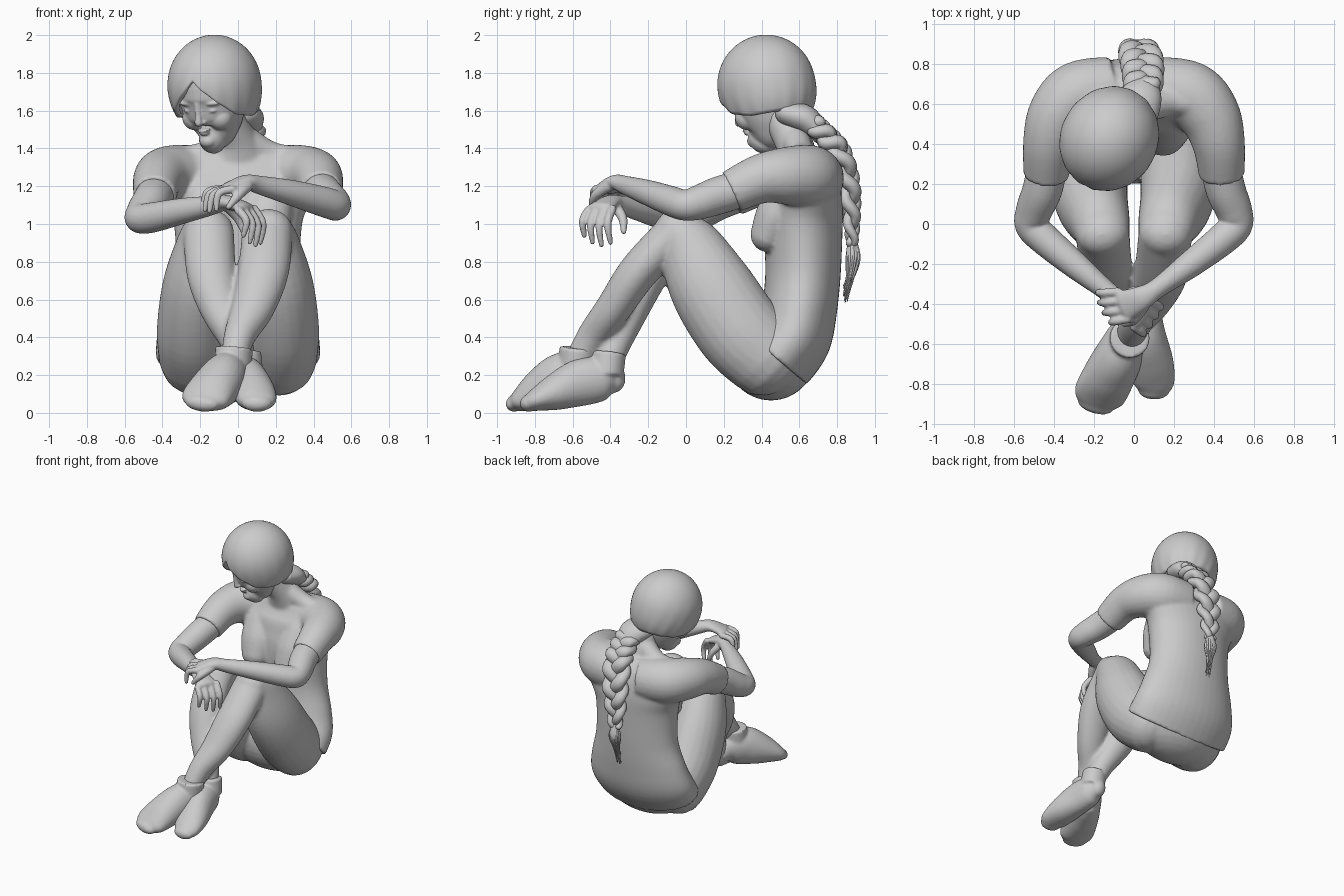
import bpy, bmesh, math, random
from mathutils import Vector, Matrix

if "Cube" in bpy.data.objects:
    bpy.data.objects.remove(bpy.data.objects["Cube"])

random.seed(4)
X, Z = Vector((1, 0, 0)), Vector((0, 0, 1))


def spline(rings, sub):
    """Smoothly interpolate (x, y, z, radius_a, radius_b) rings."""
    r = [Vector(tuple(q) if len(q) == 5 else tuple(q) + (q[3],)) for q in rings]
    out = []
    for i in range(len(r) - 1):
        p0, p1, p2, p3 = r[max(i - 1, 0)], r[i], r[i + 1], r[min(i + 2, len(r) - 1)]
        for k in range(sub):
            t = k / sub
            out.append(0.5 * (2 * p1 + (p2 - p0) * t + (2 * p0 - 5 * p1 + 4 * p2 - p3) * t * t
                              + (3 * p1 - p0 - 3 * p2 + p3) * t ** 3))
    return out + [r[-1]]


def loft(bm, rings, ref=X, seg=24, sub=6, round_ends=True):
    """Sweep an ellipse along rings; radius_a lies along ref."""
    path = spline(rings, sub)
    secs = []
    for i, p in enumerate(path):
        t = (path[min(i + 1, len(path) - 1)] - path[max(i - 1, 0)]).to_3d().normalized()
        secs.append((p.to_3d(), t, max(p[3], .003), max(p[4], .003)))
    if round_ends:
        def dome(sec, sign):
            c, t, a, b = sec
            return [(c + t * sign * min(a, b) * math.sin(k), t, a * math.cos(k), b * math.cos(k))
                    for k in (.4, .8, 1.15, 1.45)]
        secs = dome(secs[0], -1)[::-1] + secs + dome(secs[-1], 1)
    loops = []
    for c, t, a, b in secs:
        s = (ref - t * ref.dot(t)).normalized()
        u = t.cross(s)
        loops.append([bm.verts.new(c + s * a * math.cos(w) + u * b * math.sin(w))
                      for w in (2 * math.pi * j / seg for j in range(seg))])
    for l0, l1 in zip(loops, loops[1:]):
        for j in range(seg):
            bm.faces.new((l0[j], l0[(j + 1) % seg], l1[(j + 1) % seg], l1[j]))
    bm.faces.new(loops[0][::-1])
    bm.faces.new(loops[-1])


def ball(bm, c, r):
    m = Matrix.Translation(c) @ Matrix.Diagonal((*r, 1))
    bmesh.ops.create_uvsphere(bm, u_segments=24, v_segments=16, radius=1, matrix=m)


def finish(name, bm, voxel=0, smooth=4, matrix=None):
    """Turn a bmesh into a smooth object, fusing its pieces when voxel is set."""
    if matrix:
        bm.transform(matrix)
    bmesh.ops.recalc_face_normals(bm, faces=bm.faces)
    for f in bm.faces:
        f.smooth = True
    me = bpy.data.meshes.new(name)
    bm.to_mesh(me)
    bm.free()
    ob = bpy.data.objects.new(name, me)
    bpy.context.collection.objects.link(ob)
    if voxel:
        m = ob.modifiers.new("fuse", 'REMESH')
        m.mode, m.voxel_size, m.use_smooth_shade = 'VOXEL', voxel, True
        m = ob.modifiers.new("soften", 'SMOOTH')
        m.factor, m.iterations = .5, smooth
    return ob


# upper body: torso, bust, short sleeves and neck
bm = bmesh.new()
loft(bm, [(0, .475, .29, .435, .215), (0, .56, .40, .43, .21), (0, .60, .55, .39, .20), (0, .62, .75, .335, .20),
          (0, .62, 1.0, .34, .21), (0, .63, 1.14, .395, .20), (0, .63, 1.27, .43, .17), (0, .61, 1.37, .33, .10)],
     seg=40, round_ends=False)
for s, dz in ((1, 0), (-1, -.02)):
    loft(bm, [(s * .17, .54, 1.18, .12, .10), (s * .155, .48, 1.05, .13, .11), (s * .145, .435, .945, .11, .095)])
    loft(bm, [(s * .10, .68, 1.24, .16), (s * .28, .645, 1.25, .17), (s * .38, .54, 1.255, .155),
              (s * .425, .40, 1.24 + dz / 2, .132), (s * .44, .24, 1.17 + dz, .114)], ref=Z, round_ends=False)
    loft(bm, [(s * .04, .58, 1.44, .08), (s * .18, .61, 1.365, .07), (s * .34, .60, 1.34, .07)], ref=Z)
loft(bm, [(.0, .60, 1.32, .17, .10), (0, .575, 1.42, .115, .10), (-.03, .53, 1.51, .095), (-.08, .47, 1.62, .095)])
finish("upper_body", bm, .012, 8)

# trousers: pelvis, thighs and crossed shins
bm = bmesh.new()
ball(bm, (0, .45, .33), (.40, .25, .265))
for s in (1, -1):
    loft(bm, [(s * .22, .42, .30, .20, .22), (s * .23, .28, .44, .20, .23), (s * .215, .13, .67, .185, .22),
              (s * .175, .02, .88, .155, .17), (s * .155, -.05, .965, .135, .115)])
loft(bm, [(.155, -.065, .945, .135, .11), (.135, -.25, .75, .135, .105), (.08, -.38, .56, .115, .095),
          (.01, -.49, .41, .085), (-.02, -.57, .28, .07)])
loft(bm, [(-.155, -.065, .945, .135, .11), (-.14, -.20, .73, .13, .105), (-.09, -.29, .55, .11, .095),
          (-.01, -.37, .38, .085), (.035, -.42, .24, .07)])
finish("trousers", bm, .013, 6)

# shoes with ankle cuffs
shoes = {
    "front_shoe": ([(0, -.46, .17, .06, .07), (-.02, -.53, .19, .095, .12), (-.07, -.65, .18, .12, .14),
                    (-.13, -.77, .125, .132, .11), (-.175, -.86, .075, .13, .068), (-.192, -.905, .052, .095, .045)],
                   [(-.03, -.58, .22, .10), (-.02, -.57, .345, .10)]),
    "rear_shoe": ([(.03, -.38, .18, .06, .075), (.04, -.44, .18, .09, .115), (.06, -.56, .16, .10, .125),
                   (.085, -.69, .11, .112, .098), (.1, -.79, .07, .105, .063), (.1, -.835, .05, .08, .045)],
                  [(.045, -.42, .20, .09), (.035, -.405, .32, .088)]),
}
for name, (sole, cuff) in shoes.items():
    bm = bmesh.new()
    loft(bm, sole)
    loft(bm, cuff, round_ends=False)
    finish(name, bm, .009, 8)


# bare arms with hands
def fingers(bm, k0, k1, t0, t1, bend):
    for i in range(4):
        k = Vector(k0).lerp(Vector(k1), i / 3)
        t = Vector(t0).lerp(Vector(t1), i / 3)
        t += (t - k) * (.08 if i in (1, 2) else -.06)
        m = (k + t) / 2 + Vector(bend)
        loft(bm, [(*k, .023), (*m, .021), (*t, .014)], ref=Vector((.3, 1, .1)), seg=12)


bm = bmesh.new()
loft(bm, [(.43, .30, 1.19, .10), (.46, .17, 1.15, .10), (.50, .07, 1.115, .092), (.512, -.005, 1.10, .082),
          (.445, -.075, 1.12, .08), (.285, -.20, 1.165, .068), (.12, -.32, 1.205, .05),
          (.04, -.37, 1.222, .038, .062), (-.05, -.41, 1.19, .03, .08)], ref=Z)
fingers(bm, (-.03, -.475, 1.185), (-.08, -.34, 1.185), (-.12, -.495, 1.07), (-.19, -.34, 1.09), (-.03, -.005, .03))
loft(bm, [(.05, -.41, 1.20, .03), (.0, -.48, 1.15, .026), (-.05, -.50, 1.09, .016)], seg=12)
finish("upper_crossed_arm", bm, .008, 4)

bm = bmesh.new()
loft(bm, [(-.43, .30, 1.17, .10), (-.46, .17, 1.12, .10), (-.50, .07, 1.06, .092), (-.517, -.005, 1.03, .08),
          (-.45, -.075, 1.035, .08), (-.29, -.21, 1.07, .068), (-.13, -.34, 1.10, .05),
          (-.06, -.40, 1.115, .038, .06), (.035, -.45, 1.085, .032, .08)], ref=Z)
fingers(bm, (0, -.515, 1.075), (.085, -.39, 1.08), (.03, -.54, .93), (.12, -.40, .89), (.03, -.02, .01))
loft(bm, [(-.05, -.37, 1.09, .03), (0, -.335, 1.03, .025), (.03, -.33, .96, .016)], seg=12)
finish("lower_crossed_arm", bm, .008, 4)

# head: turned and bowed, modelled facing -y around its own centre
head = (Matrix.Translation((-.125, .425, 1.737)) @ Matrix.Rotation(math.radians(-30), 4, 'Z')
        @ Matrix.Rotation(math.radians(20), 4, 'X'))
bm = bmesh.new()
loft(bm, [(0, -.02, .02, .18, .19), (0, -.03, -.05, .182, .193), (0, -.045, -.11, .172, .172),
          (0, -.06, -.18, .145, .155), (0, -.085, -.235, .11, .125), (0, -.12, -.265, .07, .085)], seg=32)
loft(bm, [(0, -.204, -.03, .018), (0, -.216, -.09, .018), (0, -.226, -.132, .022)], seg=16)   # nose
for s in (1, -1):
    ball(bm, (s * .02, -.21, -.137), (.014, .016, .011))       # nostril wing
    ball(bm, (s * .072, -.187, -.077), (.026, .018, .011))     # eye
    ball(bm, (s * .068, -.180, -.035), (.055, .03, .016))      # brow
    ball(bm, (s * .08, -.13, -.14), (.065, .06, .065))         # cheek
ball(bm, (0, -.188, -.186), (.036, .028, .01))                 # upper lip
ball(bm, (0, -.185, -.204), (.03, .027, .011))                 # lower lip
ball(bm, (0, -.172, -.255), (.045, .035, .035))                # chin
finish("face", bm, .006, 6, head)

# hair cap with a parted fringe
rim = [(0, 66), (25, 90), (50, 115), (80, 129), (120, 136), (180, 143)]


def rim_angle(d):
    for (a0, p0), (a1, p1) in zip(rim, rim[1:]):
        if d <= a1:
            return math.radians(p0 + (p1 - p0) * (d - a0) / (a1 - a0))
    return math.radians(rim[-1][1])


bm = bmesh.new()
seg, rows = 96, 26
top = bm.verts.new((0, 0, .265))
loops = []
for r in range(1, rows + 1):
    loop = []
    for j in range(seg):
        az = 2 * math.pi * j / seg
        d = abs((math.degrees(az) - 4 + 180) % 360 - 180)
        phi = rim_angle(d) * r / rows
        w = math.sin(phi) ** (.65 if phi > math.pi / 2 else 1)
        w *= 1 + .012 * math.sin(az * 16 + 3 * phi) * (r / rows) ** 4
        loop.append(bm.verts.new((.243 * w * math.sin(az), -.264 * w * math.cos(az), .265 * math.cos(phi))))
    loops.append(loop)
for j in range(seg):
    bm.faces.new((top, loops[0][j], loops[0][(j + 1) % seg]))
    for l0, l1 in zip(loops, loops[1:]):
        bm.faces.new((l0[j], l1[j], l1[(j + 1) % seg], l0[(j + 1) % seg]))
hair = finish("hair_cap", bm, matrix=head)
m = hair.modifiers.new("thickness", 'SOLIDIFY')
m.thickness, m.offset = .03, -1

# gathered hair at the nape
bm = bmesh.new()
loft(bm, [(0, .55, 1.58, .12, .07), (.03, .63, 1.555, .11, .075), (.045, .69, 1.505, .085, .06)])
finish("gathered_hair", bm)

# three-strand braid
spine = spline([(.045, .68, 1.525, 1), (.045, .745, 1.46, 1.05), (.04, .81, 1.38, 1.1), (.025, .86, 1.22, 1.05),
                (.015, .875, 1.05, .85), (.015, .88, .90, .55)], 16)
bm = bmesh.new()
for k in range(3):
    strand = []
    for i, p in enumerate(spine):
        t = (spine[min(i + 1, len(spine) - 1)] - spine[max(i - 1, 0)]).to_3d().normalized()
        a = 2 * math.pi * (2.1 * i / (len(spine) - 1) + k / 3)
        side = (X - t * X.dot(t)).normalized()
        q = p.to_3d() + side * .055 * p[3] * math.sin(a) + t.cross(side) * .026 * p[3] * math.sin(2 * a)
        strand.append((*q, .046 * p[3], .036 * p[3]))
    loft(bm, strand, seg=14, sub=1)
finish("braid", bm)

# loose tuft below the braid
bm = bmesh.new()
loft(bm, [(.015, .88, .92, .022), (.015, .885, .83, .04), (.01, .88, .76, .026), (.01, .87, .70, .006)], seg=14)
for i in range(16):
    a = i * 2.4
    dx, dy = math.cos(a), math.sin(a)
    loft(bm, [(.015 + .015 * dx, .88 + .015 * dy, .91, .007), (.015 + .042 * dx, .885 + .034 * dy, .82, .008),
              (.01 + .02 * dx, .87 + .02 * dy, .72, .005),
              (.005 + .015 * dx, .845 + .012 * dy, random.uniform(.58, .68), .002)], seg=6, sub=4)
finish("braid_tuft", bm)
